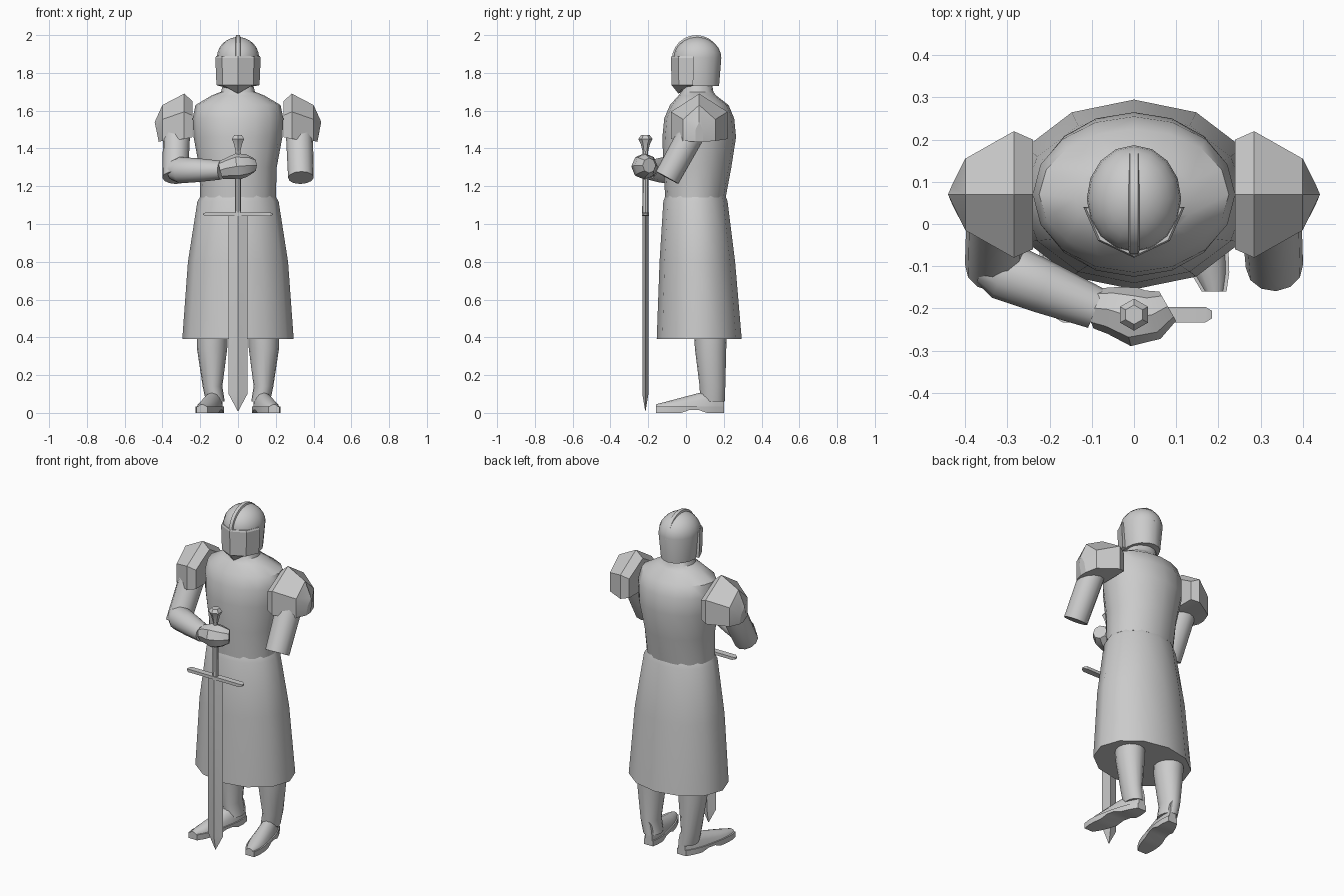
import bpy
import bmesh
from math import sin, cos, pi, radians
from mathutils import Vector

cube = bpy.data.objects.get("Cube")
if cube:
    bpy.data.objects.remove(cube, do_unlink=True)

GREY = (.6, .6, .6, 1)
plain_grey = bpy.data.materials.new("plain grey")
plain_grey.use_nodes = True
plain_grey.diffuse_color = GREY
plain_grey.node_tree.nodes["Principled BSDF"].inputs["Base Color"].default_value = GREY


def loft(name, rings, sharp_angle=40):
    """Skin a list of equal-length point rings and cap both ends."""
    bm = bmesh.new()
    loops = [[bm.verts.new(point) for point in ring] for ring in rings]
    for lower, upper in zip(loops, loops[1:]):
        for i in range(len(lower)):
            bm.faces.new((lower[i - 1], lower[i], upper[i], upper[i - 1]))
    bm.faces.new(loops[0])
    bm.faces.new(loops[-1])
    bmesh.ops.recalc_face_normals(bm, faces=bm.faces)
    mesh = bpy.data.meshes.new(name)
    bm.to_mesh(mesh)
    bm.free()
    mesh.materials.append(plain_grey)
    for face in mesh.polygons:
        face.use_smooth = True
    mesh.set_sharp_from_angle(angle=radians(sharp_angle))
    part = bpy.data.objects.new(name, mesh)
    bpy.context.collection.objects.link(part)


def ring(z, width, depth, x=0, y=.06, sides=16):
    """Level ellipse given by its half width and half depth."""
    turns = [2 * pi * i / sides for i in range(sides)]
    return [(x + width * sin(turn), y + depth * cos(turn), z) for turn in turns]


def tube(name, points, radii, sides=12):
    """Round limb whose end cuts are square to its path."""
    points = [Vector(point) for point in points]
    rings = []
    for k, (point, radius) in enumerate(zip(points, radii)):
        axis = points[min(k + 1, len(points) - 1)] - points[max(k - 1, 0)]
        across = axis.cross(Vector((0, 0, 1))).normalized()
        up = across.cross(axis).normalized()
        turns = [2 * pi * i / sides for i in range(sides)]
        rings.append([point + radius * (cos(turn) * across + sin(turn) * up) for turn in turns])
    loft(name, rings)


# Skirt with a rounded waist
loft("skirt", [
    ring(z=.39, width=.295, depth=.225, y=.07, sides=12),
    ring(z=.8, width=.265, depth=.2, y=.06, sides=12),
    ring(z=1.12, width=.215, depth=.17, y=.05, sides=12),
    ring(z=1.16, width=.19, depth=.155, y=.05, sides=12),
])

# Torso, shoulders and neck
loft("torso", [
    ring(z=1.14, width=.2, depth=.16, y=.05),
    ring(z=1.3, width=.205, depth=.18),
    ring(z=1.46, width=.235, depth=.195, y=.07),
    ring(z=1.56, width=.24, depth=.185, y=.07),
    ring(z=1.63, width=.225, depth=.155, y=.07),
    ring(z=1.68, width=.14, depth=.1),
    ring(z=1.7, width=.09, depth=.085),
    ring(z=1.76, width=.075, depth=.075),
])

# Helmet dome on a short wall
BROW = 1.88
dome = [ring(z=1.73, width=.097, depth=.115)]
for step in range(7):
    rise = radians(14 * step)
    dome.append(ring(z=BROW + .11 * sin(rise), width=.112 * cos(rise), depth=.127 * cos(rise)))
loft("helmet_dome", dome, sharp_angle=50)


# Wedge visor, narrowing to the chin
def visor_ring(z, scale, drop=0):
    wedge = [(-.12, .04), (-.085, -.04), (0, -.08), (.085, -.04), (.12, .04)]
    return [(x * scale, y * scale, z + drop * abs(x)) for x, y in wedge]


loft("visor", [
    visor_ring(z=BROW + .01, scale=.95),
    visor_ring(z=BROW, scale=1),
    visor_ring(z=1.735, scale=.95),
    visor_ring(z=1.69, scale=.5, drop=.3),
], sharp_angle=20)

# Crest arching from brow to nape
crest = []
for step in range(13):
    sweep = pi * step / 12
    section = [(-.016, .85), (-.01, 1), (.01, 1), (.016, .85)]
    crest.append([(x, .055 + .13 * reach * cos(sweep), 1.87 + .13 * reach * sin(sweep))
                  for x, reach in section])
loft("helmet_crest", crest)


# Faceted shoulder plate sections
def arch(x, depth, low, top, flare=0):
    middle = low + .6 * (top - low)
    section = [(-1, low), (-1, middle), (0, top), (1, middle), (1, low)]
    return [(x + flare * (z - low), .07 + side * depth, z) for side, z in section]


def mirrored(rings, side):
    return [[(side * x, y, z) for x, y, z in points] for points in rings]


# Foot runs from heel to toe, turning slightly outwards
def foot_sections():
    boot, sole = [], []
    for step in range(9):
        t = step / 8
        x, y = .11 + .08 * t, .2 - .36 * t
        half = .052 * (1 - .55 * abs(2 * t - 1) ** 3)
        top = .045 + .095 * (1 - t)
        boot.append([(x + half * cos(turn), y, .025 + (top - .025) * sin(turn))
                     for turn in [pi * i / 6 for i in range(7)]])
        bottom = .016 if step in (3, 4) else 0
        edge = half + .006
        sole.append([(x - edge, y, bottom), (x + edge, y, bottom),
                     (x + edge, y, .033), (x - edge, y, .033)])
    return boot, sole


# Paired parts
for label, side in (("left", 1), ("right", -1)):
    tube(label + "_upper_arm",
         [(side * .315, .075, 1.6), (side * .325, .03, 1.48), (side * .333, -.1, 1.245)],
         radii=[.06, .072, .068])
    plate = [
        arch(x=.24, depth=.13, low=1.46, top=1.65),
        arch(x=.285, depth=.15, low=1.45, top=1.69),
        arch(x=.4, depth=.085, low=1.44, top=1.63),
        arch(x=.42, depth=.02, low=1.435, top=1.54, flare=.2),
    ]
    loft(label + "_shoulder_plate", mirrored(plate, side), sharp_angle=20)
    leg = [
        ring(z=.06, width=.05, depth=.065, x=.12, y=.14),
        ring(z=.14, width=.052, depth=.068, x=.135, y=.14),
        ring(z=.34, width=.08, depth=.083, x=.137, y=.13),
        ring(z=.45, width=.082, depth=.088, x=.137, y=.13),
    ]
    loft(label + "_leg", mirrored(leg, side))
    boot, sole = foot_sections()
    loft(label + "_boot", mirrored(boot, side), sharp_angle=50)
    loft(label + "_sole", mirrored(sole, side), sharp_angle=30)

# Bent right forearm and the hand on the grip
elbow, wrist = Vector((-.335, -.1, 1.285)), Vector((-.09, -.2, 1.285))
tube("right_forearm",
     [elbow.lerp(wrist, t) for t in (-.08, .1, .5, 1)],
     radii=[.05, .07, .063, .05])
tube("right_hand",
     [wrist, (-.05, -.205, 1.295), (0, -.22, 1.305), (.045, -.215, 1.31), (.08, -.195, 1.31)],
     radii=[.048, .057, .07, .06, .04], sides=8)

# Sword standing on its point
SWORD_Y = -.215


def blade_section(z, half, thick):
    return [(-half, SWORD_Y, z), (0, SWORD_Y - thick, z),
            (half, SWORD_Y, z), (0, SWORD_Y + thick, z)]


def guard_section(x, scale):
    corners = [(-1, -.5), (1, -.5), (1, .5), (-1, .5)]
    return [(x, SWORD_Y + .018 * y * scale, 1.052 + .018 * z * scale) for y, z in corners]


loft("sword_blade", [
    blade_section(z=.01, half=.002, thick=.001),
    blade_section(z=.1, half=.05, thick=.016),
    blade_section(z=1.05, half=.05, thick=.016),
], sharp_angle=15)
loft("sword_guard", [
    guard_section(x=-.185, scale=.5),
    guard_section(x=-.17, scale=1),
    guard_section(x=.17, scale=1),
    guard_section(x=.185, scale=.5),
], sharp_angle=20)
loft("sword_grip", [
    ring(z=1.05, width=.017, depth=.017, y=SWORD_Y, sides=8),
    ring(z=1.4, width=.014, depth=.014, y=SWORD_Y, sides=8),
])
loft("sword_pommel", [
    ring(z=height, width=radius, depth=radius, y=SWORD_Y, sides=6)
    for height, radius in ((1.385, .015), (1.425, .025), (1.45, .038), (1.47, .023))
], sharp_angle=20)
